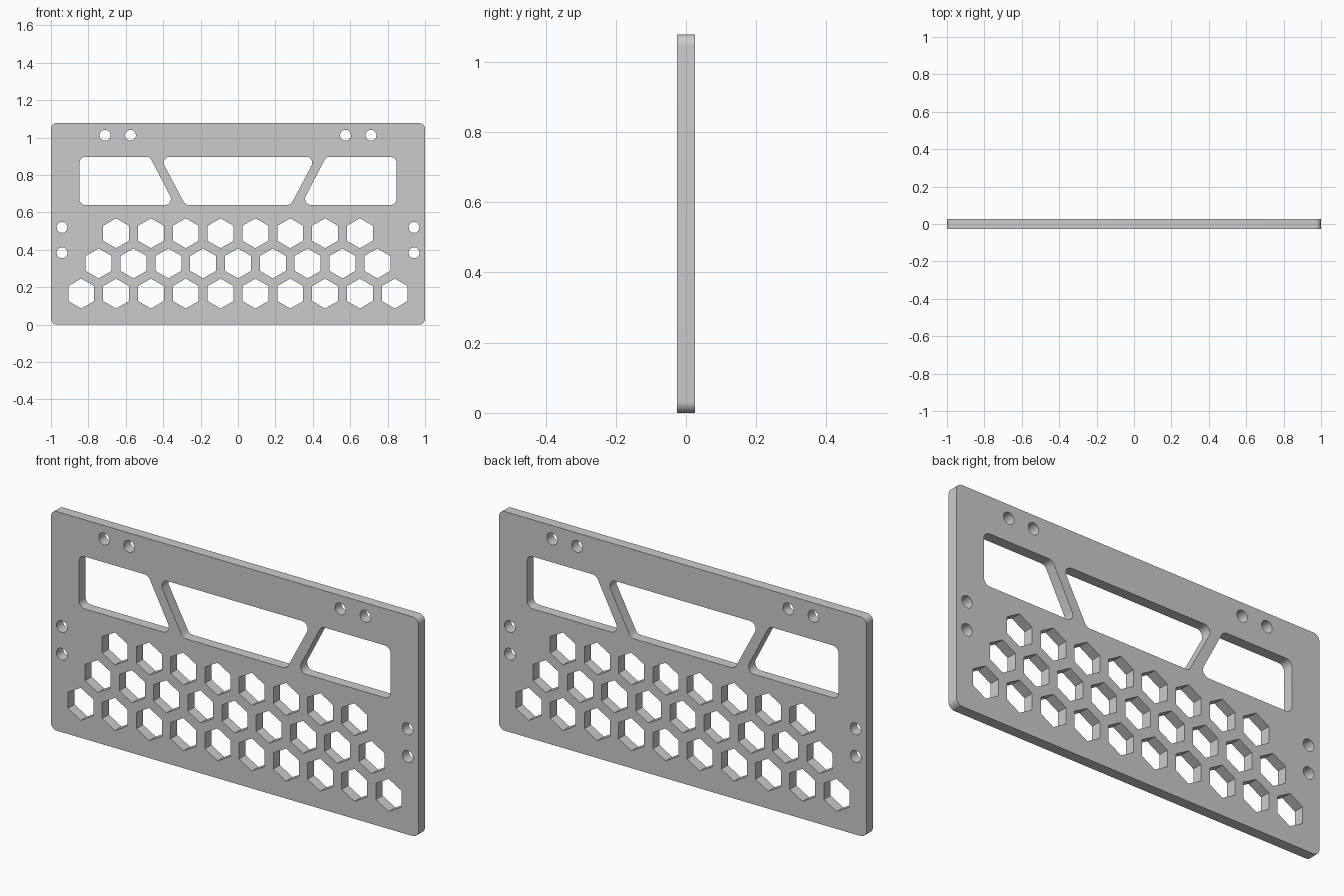
import bpy, bmesh
from math import sin, cos, pi, tan
from mathutils import Vector

if "Cube" in bpy.data.objects:
    bpy.data.objects.remove(bpy.data.objects["Cube"])

HEIGHT, HALF_THICK = 1.078, 0.0255


def ngon(cx, cz, r, n):
    # corner pointing up, so six sides give an upright hexagon
    return [(cx + r * sin(2 * pi * i / n), cz + r * cos(2 * pi * i / n)) for i in range(n)]


def rounded(points, r, steps=8):
    # polygon with every corner replaced by an arc of radius r
    out, n = [], len(points)
    for i in range(n):
        p = Vector(points[i])
        a = (Vector(points[i - 1]) - p).normalized()
        b = (Vector(points[(i + 1) % n]) - p).normalized()
        half = a.angle(b) / 2
        centre = p + (a + b).normalized() * r / sin(half)
        start = p + a * r / tan(half) - centre
        end = p + b * r / tan(half) - centre
        sweep = pi - 2 * half
        for k in range(steps + 1):
            t = k / steps
            v = (start * sin((1 - t) * sweep) + end * sin(t * sweep)) / sin(sweep)
            out.append(tuple(centre + v))
    return out


def mirrored(loop):
    return [(-x, z) for x, z in reversed(loop)]


# Outer edge of the plate
loops = [rounded([(-1, 0), (1, 0), (1, HEIGHT), (-1, HEIGHT)], 0.032)]

# Three windows separated by slanted bars
top, bottom = 0.897, 0.64
loops.append(rounded([(-0.282, bottom), (0.282, bottom), (0.418, top), (-0.418, top)], 0.032))
side = rounded([(0.338, bottom), (0.848, bottom), (0.848, top), (0.471, top)], 0.032)
loops += [side, mirrored(side)]

# Mounting holes, mirrored left and right
for x, z in [(0.575, 1.012), (0.711, 1.012), (0.941, 0.52), (0.941, 0.384)]:
    hole = ngon(x, z, 0.029, 32)
    loops += [hole, mirrored(hole)]

# Honeycomb rows
pitch = 0.1862
for row, count in enumerate((10, 9, 8)):
    for i in range(count):
        loops.append(ngon((i - (count - 1) / 2) * pitch, 0.166 + row * pitch * sin(pi / 3), 0.08, 6))

# Fill the outline with its cutouts and extrude to thickness
curve = bpy.data.curves.new("plate_profile", 'CURVE')
curve.dimensions = '2D'
curve.fill_mode = 'BOTH'
curve.extrude = HALF_THICK
for loop in loops:
    s = curve.splines.new('POLY')
    s.points.add(len(loop) - 1)
    for pt, (x, z) in zip(s.points, loop):
        pt.co = (x, z, 0, 1)
    s.use_cyclic_u = True
plate = bpy.data.objects.new("perforated_plate", curve)
bpy.context.collection.objects.link(plate)
plate.rotation_euler = (pi / 2, 0, 0)
bpy.context.view_layer.objects.active = plate
plate.select_set(True)
bpy.ops.object.convert(target='MESH')

# Weld the caps to the walls and shade the round edges smooth
bm = bmesh.new()
bm.from_mesh(plate.data)
bmesh.ops.remove_doubles(bm, verts=bm.verts, dist=0.0001)
bmesh.ops.recalc_face_normals(bm, faces=bm.faces)
bm.to_mesh(plate.data)
bm.free()
bpy.ops.object.transform_apply(location=False, rotation=True, scale=False)
bpy.ops.object.shade_smooth_by_angle(angle=pi / 6)
